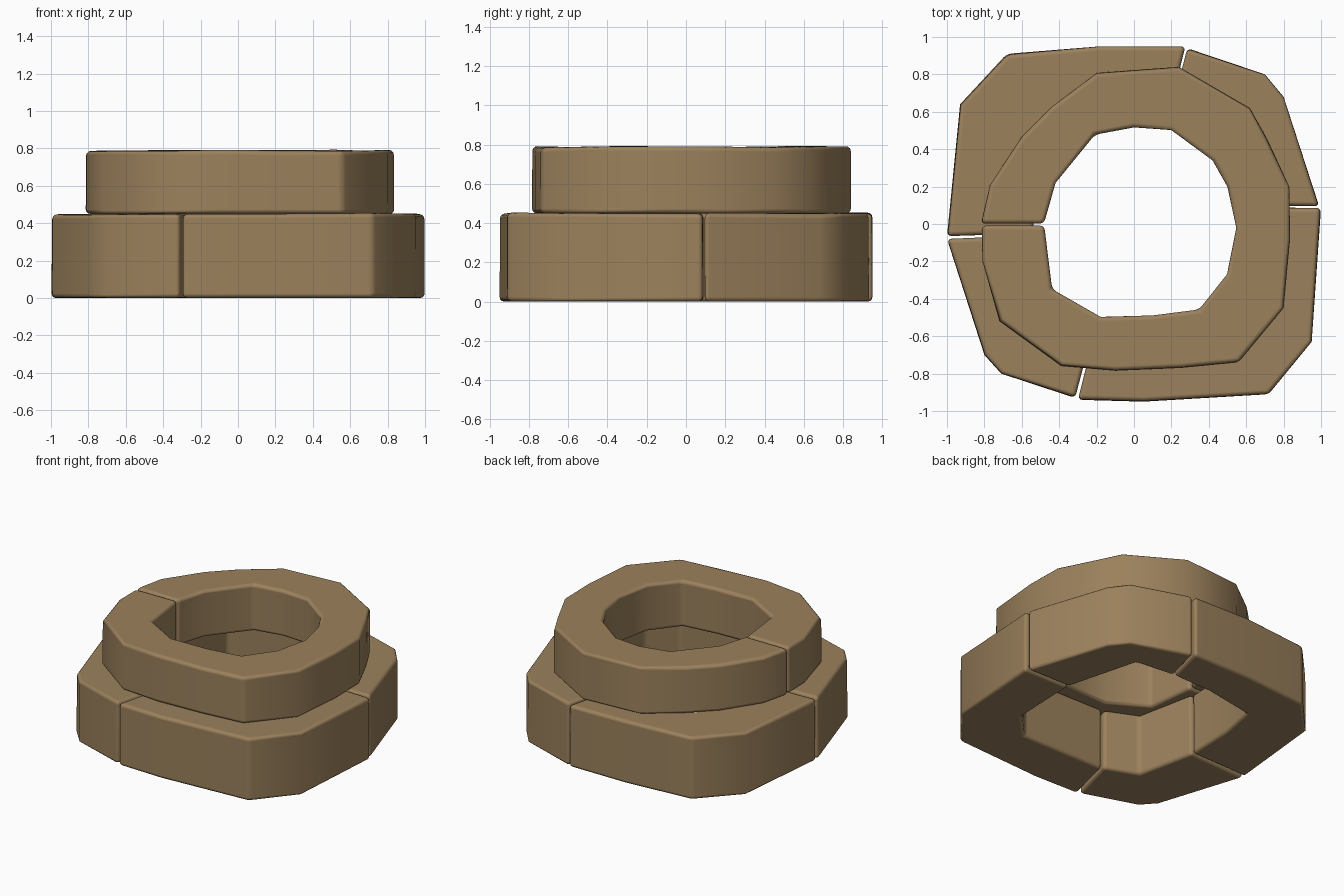
import bpy
import bmesh
import math
import random
from mathutils import Vector

random.seed(4)

default_cube = bpy.data.objects.get("Cube")
if default_cube:
    bpy.data.objects.remove(default_cube, do_unlink=True)

# One sandy stone colour for every block
stone_colour = (0.33, 0.22, 0.108, 1.0)
stone = bpy.data.materials.new("sandy_stone")
stone.use_nodes = True
stone.diffuse_color = stone_colour
shader = stone.node_tree.nodes["Principled BSDF"]
shader.inputs["Base Color"].default_value = stone_colour
shader.inputs["Roughness"].default_value = 0.9


def stone_block(name, outer, inner, bottom, top, wobble=0.006):
    """Extrude a worn arc-shaped block from its outer and inner edge paths."""
    outline = list(outer) + list(reversed(inner))
    bm = bmesh.new()
    base = [bm.verts.new((x, y, bottom)) for x, y in outline]
    cap = []
    for x, y in outline:
        # the upper edge leans a little, as hand-cut stone does
        lean = Vector((x, y, 0)).normalized() * random.uniform(-wobble, 0)
        rise = random.uniform(-wobble, wobble)
        cap.append(bm.verts.new((x + lean.x, y + lean.y, top + rise)))
    bm.faces.new(base)
    bm.faces.new(cap)
    count = len(outline)
    for i in range(count):
        j = (i + 1) % count
        bm.faces.new((base[i], base[j], cap[j], cap[i]))
    bmesh.ops.recalc_face_normals(bm, faces=bm.faces)

    mesh = bpy.data.meshes.new(name)
    bm.to_mesh(mesh)
    bm.free()
    mesh.materials.append(stone)
    block = bpy.data.objects.new(name, mesh)
    bpy.context.collection.objects.link(block)

    # rounded, worn edges
    bevel = block.modifiers.new("worn_edges", "BEVEL")
    bevel.width = 0.024
    bevel.segments = 3
    bevel.limit_method = 'ANGLE'
    bevel.angle_limit = math.radians(40)
    bevel.harden_normals = True

    bpy.ops.object.select_all(action='DESELECT')
    block.select_set(True)
    bpy.context.view_layer.objects.active = block
    bpy.ops.object.shade_smooth_by_angle(angle=math.radians(40))
    return block


# Lower course: four blocks, each as (name, outer path, inner path)
lower_blocks = [
    ("lower_back_right_block",
     [(-1, -.065), (-.93, .64), (-.68, .91), (-.18, .95), (.275, .95)],
     [(-.54, -.05), (-.53, .3), (-.48, .57), (-.1, .64), (.2, .65)]),
    ("lower_back_left_block",
     [(.285, .94), (.7, .8), (.8, .68), (.99, .095)],
     [(.21, .65), (.5, .62), (.64, .1)]),
    ("lower_front_left_block",
     [(1, .085), (.95, -.63), (.72, -.91), (.05, -.95), (-.3, -.94)],
     [(.64, .09), (.62, -.4), (.45, -.58), (-.21, -.58)]),
    ("lower_front_right_block",
     [(-.315, -.93), (-.71, -.8), (-.8, -.7), (-1, -.08)],
     [(-.22, -.57), (-.45, -.48), (-.54, -.06)]),
]
for name, outer, inner in lower_blocks:
    stone_block(name, outer, inner, 0.0, 0.45)

# Upper course: one long curled block with a single joint on its right side
upper_outer = [(-.82, .002), (-.77, .21), (-.6, .47), (-.44, .63), (-.2, .81),
               (.24, .84), (.62, .62), (.71, .46), (.83, .2), (.835, -.08),
               (.8, -.45), (.56, -.74), (.25, -.77), (-.1, -.785),
               (-.39, -.76), (-.72, -.52), (-.81, -.2), (-.815, -.008)]
upper_inner = [(-.485, .002), (-.42, .22), (-.21, .48), (0, .52), (.2, .505),
               (.42, .34), (.5, .2), (.55, -.02), (.5, -.27), (.35, -.46),
               (.1, -.49), (-.18, -.5), (-.44, -.35), (-.48, -.008)]
stone_block("upper_ring_block", upper_outer, upper_inner, 0.45, 0.788, 0.004)
